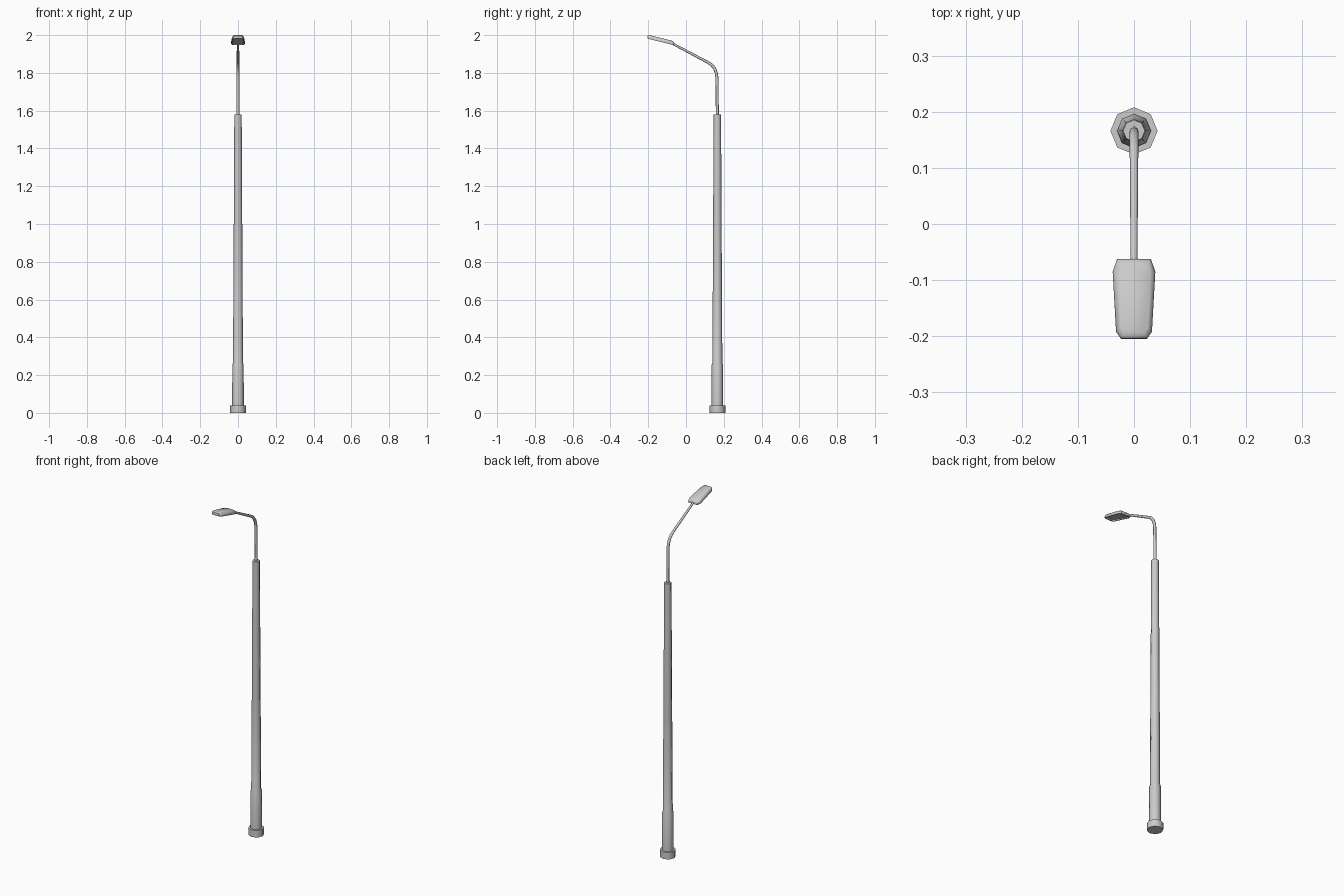
import bpy, bmesh, math
from mathutils import Vector

if "Cube" in bpy.data.objects:
    bpy.data.objects.remove(bpy.data.objects["Cube"])

POLE_Y = 0.166


def finish(name, bm, angle):
    bmesh.ops.recalc_face_normals(bm, faces=bm.faces)
    me = bpy.data.meshes.new(name)
    bm.to_mesh(me)
    bm.free()
    ob = bpy.data.objects.new(name, me)
    bpy.context.collection.objects.link(ob)
    bpy.ops.object.select_all(action='DESELECT')
    ob.select_set(True)
    bpy.context.view_layer.objects.active = ob
    bpy.ops.object.shade_smooth_by_angle(angle=math.radians(angle))
    return ob


def loft(name, rings, angle=50):
    """Skin a list of equal-length point rings and cap both ends."""
    bm = bmesh.new()
    loops = [[bm.verts.new(p) for p in ring] for ring in rings]
    n = len(loops[0])
    for a, b in zip(loops, loops[1:]):
        for i in range(n):
            j = (i + 1) % n
            bm.faces.new((a[i], a[j], b[j], b[i]))
    bm.faces.new(loops[0][::-1])
    bm.faces.new(loops[-1])
    return finish(name, bm, angle)


def circle(center, radius, direction, sides=8):
    """Ring around a path point; the path stays in the yz plane."""
    side = Vector((1, 0, 0))
    up = direction.normalized().cross(side)
    steps = [2 * math.pi * i / sides for i in range(sides)]
    return [center + radius * (math.cos(t) * side + math.sin(t) * up) for t in steps]


def column(name, profile):
    loft(name, [circle(Vector((0, POLE_Y, z)), r, Vector((0, 0, 1))) for r, z in profile])


# Octagonal foot, thicker lower sleeve and tapered shaft
column("base_foot", [(0.042, 0), (0.042, 0.04)])
column("pole", [(0.031, 0.04), (0.030, 0.255), (0.0265, 0.265),
                (0.0235, 0.80), (0.021, 1.30), (0.0195, 1.58)])

# Bent arm: vertical tube, rounded elbow, sloping reach
path = [Vector((0, y, z)) for y, z in
        [(0.166, 1.57), (0.164, 1.775), (0.160, 1.80), (0.151, 1.824),
         (0.135, 1.843), (0.115, 1.856), (-0.075, 1.957)]]
radii = [0.008, 0.008, 0.008, 0.008, 0.008, 0.0075, 0.006]
rings = []
for i, (p, r) in enumerate(zip(path, radii)):
    d = path[min(i + 1, len(path) - 1)] - path[max(i - 1, 0)]
    rings.append(circle(p, r, d))
loft("arm", rings)

# Lamp head: tapered outline on a tilted plane, domed above, recessed below
half = [(0.030, -0.062), (0.038, -0.085), (0.032, -0.192), (0.023, -0.205)]
outline = half + [(-x, y) for x, y in reversed(half)]
MID_Y = -0.134


def head_ring(scale_x, scale_y, lift):
    ring = []
    for x, y in outline:
        yy = MID_Y + (y - MID_Y) * scale_y
        ring.append(Vector((x * scale_x, yy, 1.983 - 0.25 * (yy + 0.205) + lift)))
    return ring


loft("lamp_head", [head_ring(0.78, 0.82, 0.005), head_ring(0.82, 0.86, -0.001),
                   head_ring(0.96, 0.98, -0.001), head_ring(1, 1, 0.006),
                   head_ring(0.93, 0.97, 0.014), head_ring(0.75, 0.85, 0.020)], 45)
